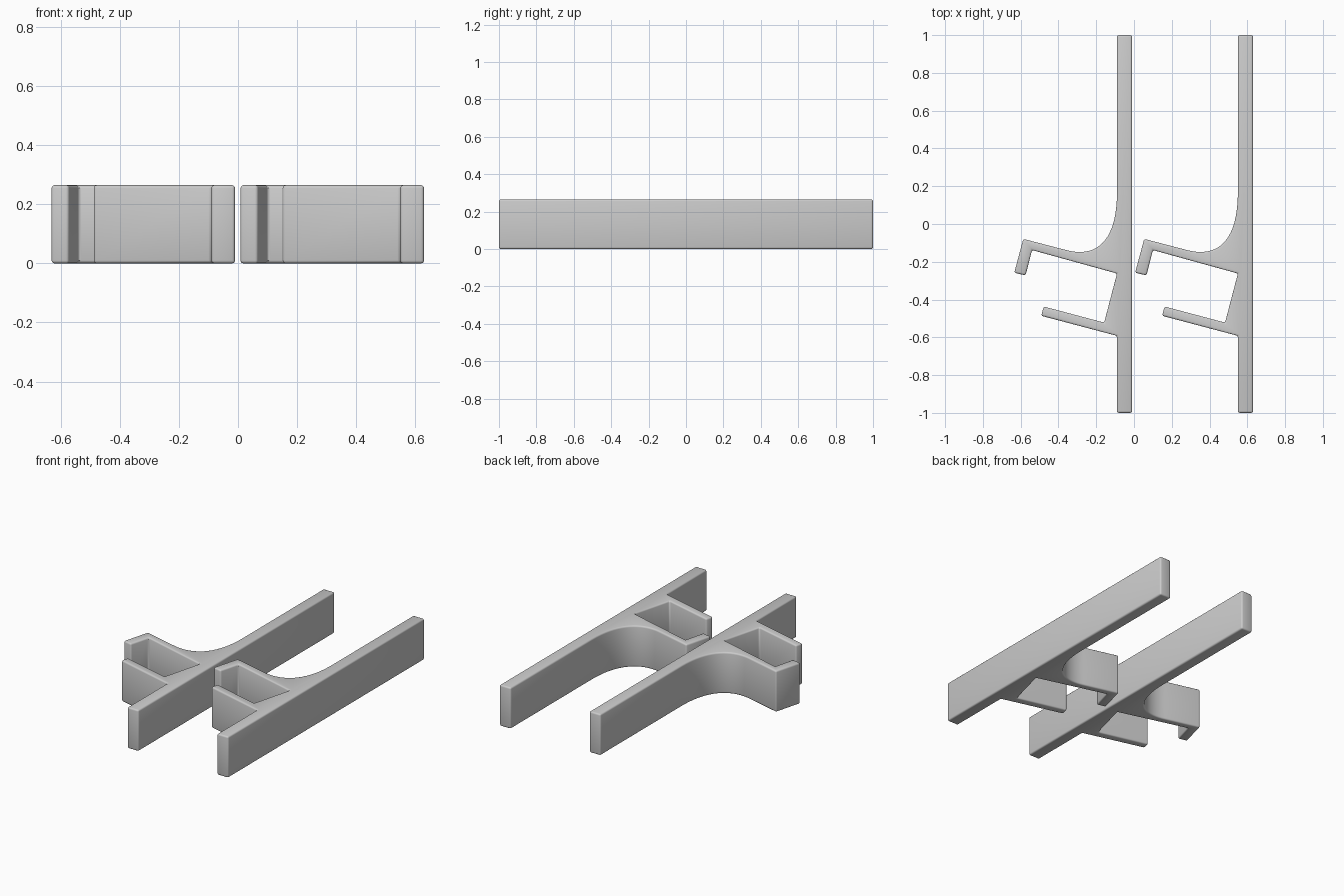
import bpy, bmesh
from mathutils import Vector
from mathutils.geometry import interpolate_bezier

if "Cube" in bpy.data.objects:
    bpy.data.objects.remove(bpy.data.objects["Cube"])

HEIGHT = 0.265
SPACING = 0.64

grey = bpy.data.materials.new("plain grey")
grey.diffuse_color = (0.6, 0.6, 0.6, 1)
grey.use_nodes = True
grey.node_tree.nodes["Principled BSDF"].inputs["Base Color"].default_value = grey.diffuse_color

# Curved gusset between the long bar and the upper arm
gusset = interpolate_bezier(Vector((-0.09, 0.17)), Vector((-0.09, -0.13)),
                            Vector((-0.23, -0.173)), Vector((-0.36, -0.138)), 20)

# Bracket outline, seen from above
outline = [(-0.01, -1), (-0.01, 1), (-0.09, 1)]            # long bar
outline += [tuple(p) for p in gusset]
outline += [(-0.586, -0.079), (-0.634, -0.258), (-0.574, -0.272),  # hook
            (-0.54, -0.138), (-0.09, -0.262),              # upper arm
            (-0.158, -0.522), (-0.478, -0.437),            # slot back, lower arm
            (-0.491, -0.486), (-0.09, -0.592), (-0.09, -1)]


def make_bracket(name, dx):
    bm = bmesh.new()
    face = bm.faces.new([bm.verts.new((x + dx, y, 0)) for x, y in outline])
    top = bmesh.ops.extrude_face_region(bm, geom=[face])["geom"]
    bmesh.ops.translate(bm, vec=(0, 0, HEIGHT),
                        verts=[v for v in top if isinstance(v, bmesh.types.BMVert)])
    bmesh.ops.recalc_face_normals(bm, faces=bm.faces)
    # Soften every sharp edge
    sharp = [e for e in bm.edges if e.calc_face_angle(0) > 0.5]
    bmesh.ops.bevel(bm, geom=sharp, offset=0.01, segments=3, profile=0.5,
                    affect='EDGES', clamp_overlap=True)
    mesh = bpy.data.meshes.new(name)
    bm.to_mesh(mesh)
    bm.free()
    mesh.materials.append(grey)
    obj = bpy.data.objects.new(name, mesh)
    bpy.context.collection.objects.link(obj)
    bpy.ops.object.select_all(action='DESELECT')
    obj.select_set(True)
    bpy.context.view_layer.objects.active = obj
    bpy.ops.object.shade_smooth_by_angle(angle=0.6)


make_bracket("left_bracket", 0)
make_bracket("right_bracket", SPACING)
